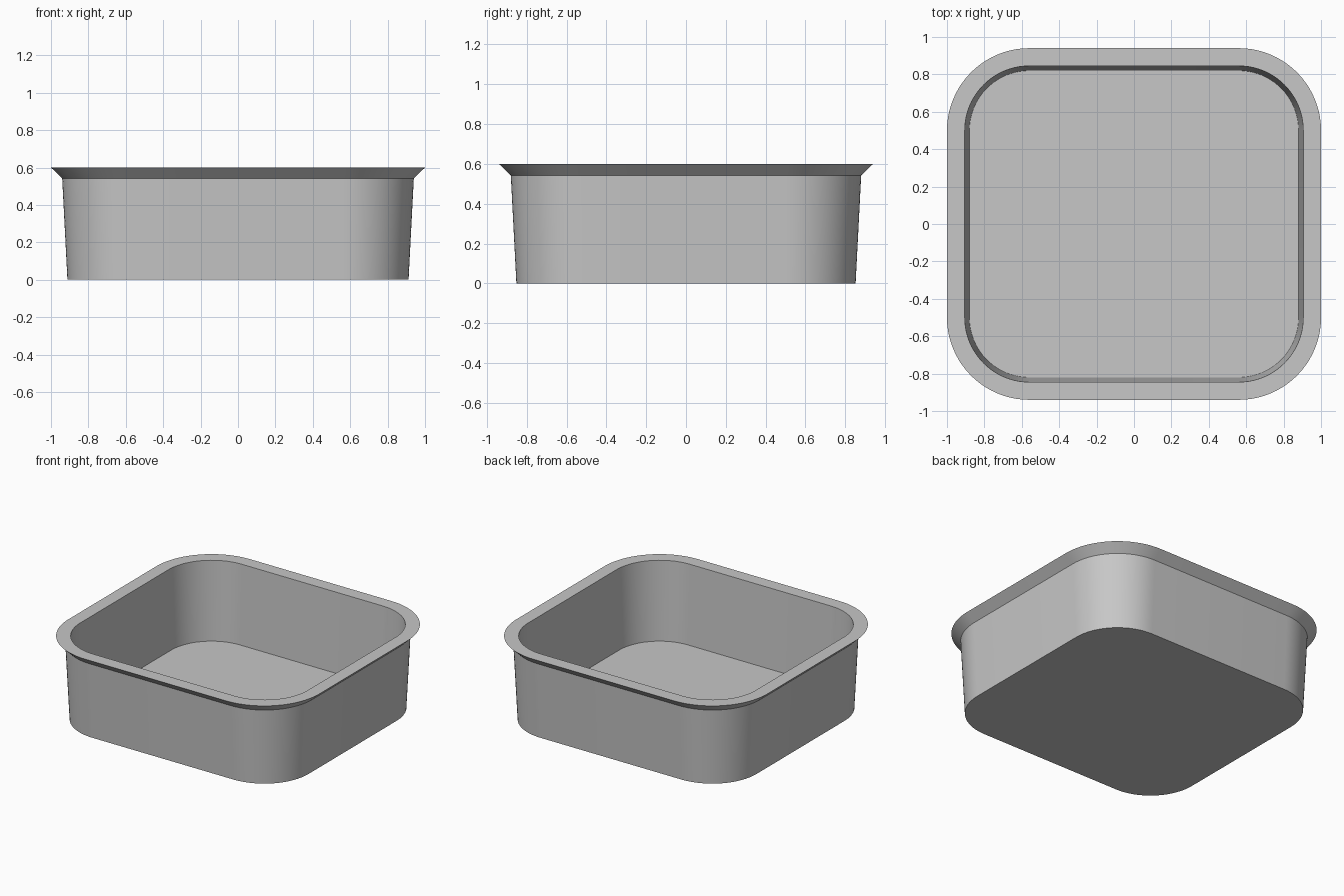
import bpy, bmesh
from math import cos, sin, pi, radians

cube = bpy.data.objects.get("Cube")
if cube:
    bpy.data.objects.remove(cube, do_unlink=True)

# Plain grey finish
grey = bpy.data.materials.new("plain_grey")
grey.use_nodes = True
colour = (0.57, 0.57, 0.57, 1)
grey.diffuse_color = colour
grey.node_tree.nodes["Principled BSDF"].inputs["Base Color"].default_value = colour

CORNER_X, CORNER_Y = 0.56, 0.5   # centres of the rounded corners
STEPS = 20                       # segments per corner


def rounded_ring(bm, radius, z):
    """Rounded rectangle of vertices around the four corner centres."""
    ring = []
    for quarter, (sx, sy) in enumerate([(1, 1), (-1, 1), (-1, -1), (1, -1)]):
        for i in range(STEPS + 1):
            a = (quarter + i / STEPS) * pi / 2
            ring.append(bm.verts.new((sx * CORNER_X + radius * cos(a),
                                      sy * CORNER_Y + radius * sin(a), z)))
    return ring


# Corner radius and height: base, under rim, rim edge, rim inside, floor
profile = [(0.352, 0), (0.38, 0.542), (0.44, 0.6), (0.345, 0.6), (0.32, 0.03)]

bm = bmesh.new()
rings = [rounded_ring(bm, r, z) for r, z in profile]
for low, high in zip(rings, rings[1:]):
    for i in range(len(low)):
        j = (i + 1) % len(low)
        bm.faces.new((low[i], low[j], high[j], high[i]))
bm.faces.new(reversed(rings[0]))   # underside
bm.faces.new(rings[-1])            # inner floor
bmesh.ops.recalc_face_normals(bm, faces=bm.faces)

mesh = bpy.data.meshes.new("tray")
bm.to_mesh(mesh)
bm.free()
mesh.materials.append(grey)
tray = bpy.data.objects.new("tray", mesh)
bpy.context.collection.objects.link(tray)

# Smooth corners, sharp rim and floor edges
bpy.ops.object.select_all(action='DESELECT')
tray.select_set(True)
bpy.context.view_layer.objects.active = tray
bpy.ops.object.shade_smooth_by_angle(angle=radians(30))
